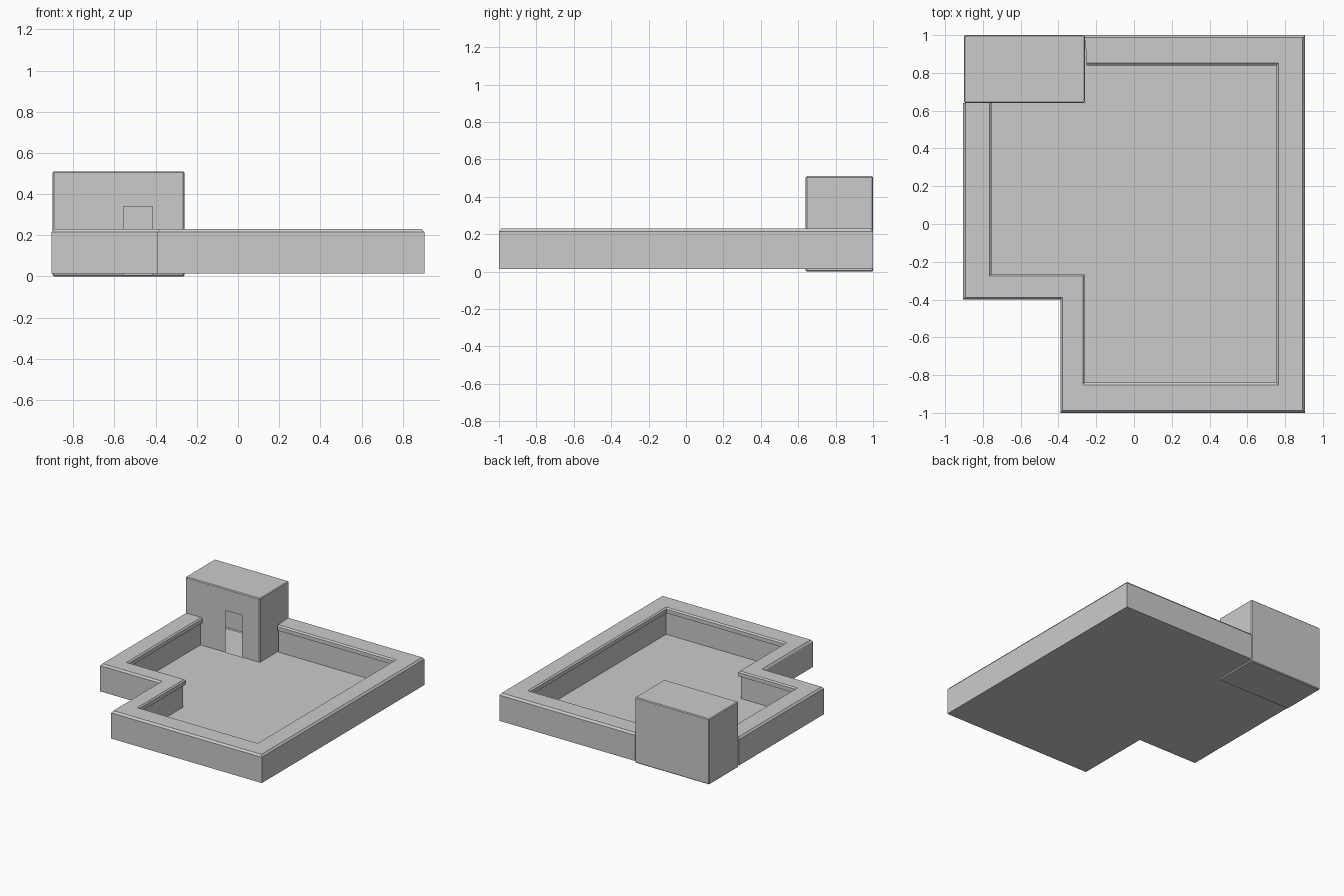
import bpy, bmesh
from mathutils import Vector

if "Cube" in bpy.data.objects:
    bpy.data.objects.remove(bpy.data.objects["Cube"])


def finish(bm, name):
    me = bpy.data.meshes.new(name)
    bm.to_mesh(me)
    bm.free()
    ob = bpy.data.objects.new(name, me)
    bpy.context.collection.objects.link(ob)
    return ob


# Outer and inner edges of the parapet, from the hut round to the hut again
outer = [(-.26, 1), (.905, 1), (.905, -1), (-.39, -1), (-.39, -.4), (-.905, -.4), (-.905, .64)]
inner = [(-.25, .84), (.755, .84), (.755, -.84), (-.262, -.84), (-.262, -.267), (-.755, -.267), (-.755, .64)]
BASE = .015

# Parapet section: (fraction from outer to inner edge, height), with inner lip
section = [(0, BASE), (0, .215), (.08, .23), (.93, .23), (1, .22), (1, .19), (.9, .19), (.9, BASE)]

# Parapet wall swept along the outline
bm = bmesh.new()
rings = []
for o, i in zip(outer, inner):
    ring = []
    for t, z in section:
        p = Vector(o).lerp(Vector(i), t)
        ring.append(bm.verts.new((p.x, p.y, z)))
    rings.append(ring)
for a, b in zip(rings, rings[1:]):
    for k in range(len(section) - 1):
        bm.faces.new((a[k], b[k], b[k + 1], a[k + 1]))
bm.faces.new(rings[0])
bm.faces.new(rings[-1][::-1])
bmesh.ops.recalc_face_normals(bm, faces=bm.faces)
finish(bm, "parapet_wall")

# Roof floor sheet, fitted around the hut
bm = bmesh.new()
outline = outer + [(-.26, .64)]
bm.faces.new([bm.verts.new((x, y, BASE)) for x, y in reversed(outline)])
finish(bm, "roof_floor")

# Stair hut: hollow box with lightly bevelled edges
lo, hi = Vector((-.9, .64, 0)), Vector((-.26, 1, .51))
bm = bmesh.new()
bmesh.ops.create_cube(bm, size=1)
for v in bm.verts:
    v.co = (lo + hi) / 2 + v.co * (hi - lo)
bmesh.ops.bevel(bm, geom=bm.edges[:], offset=.006, segments=1, affect='EDGES')


# Doorway cut out of the front face
def front_faces():
    return [f for f in bm.faces if f.normal.y < -.99]


for co, no in (((-.555, 0, 0), (1, 0, 0)), ((-.415, 0, 0), (1, 0, 0)), ((0, 0, .34), (0, 0, 1))):
    bm.normal_update()
    faces = front_faces()
    edges = {e for f in faces for e in f.edges}
    verts = {v for f in faces for v in f.verts}
    bmesh.ops.bisect_plane(bm, geom=faces + list(edges) + list(verts), plane_co=co, plane_no=no)
bm.normal_update()
door = []
for f in front_faces():
    c = f.calc_center_median()
    if -.555 < c.x < -.415 and c.z < .34:
        door.append(f)
bmesh.ops.delete(bm, geom=door, context='FACES')
finish(bm, "stair_hut")
